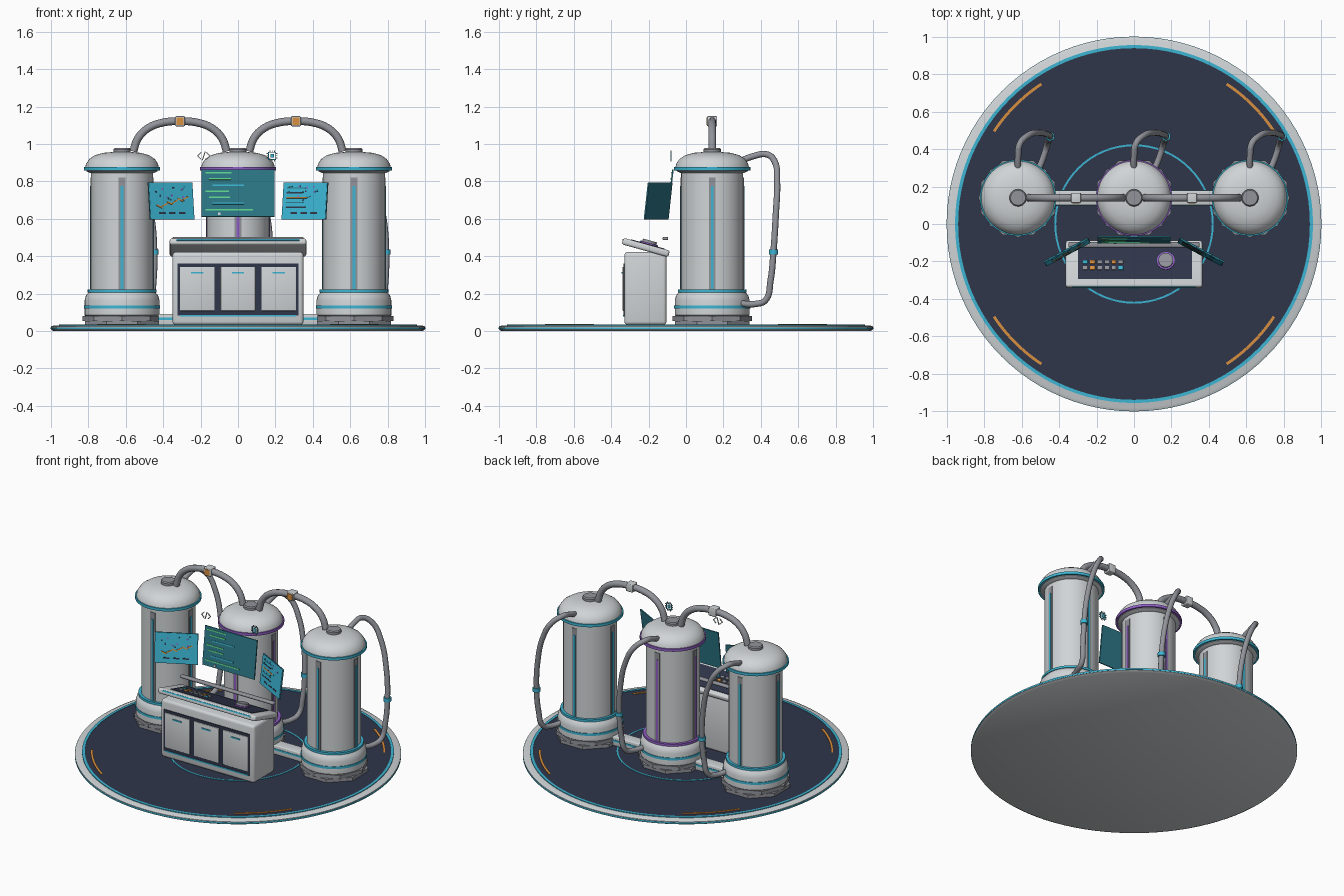
import bpy, bmesh, random
from math import radians, cos, sin, pi
from mathutils import Matrix, Vector

if "Cube" in bpy.data.objects:
    bpy.data.objects.remove(bpy.data.objects["Cube"])
random.seed(4)


def material(name, *rgb):
    linear = [((c / 255 + 0.055) / 1.055) ** 2.4 for c in rgb] + [1]
    m = bpy.data.materials.new(name)
    m.use_nodes = True
    m.diffuse_color = linear
    m.node_tree.nodes["Principled BSDF"].inputs["Base Color"].default_value = linear
    return m


LIGHT = material("light_grey", 208, 212, 214)
GREY = material("mid_grey", 146, 148, 155)
NAVY = material("navy", 47, 54, 74)
CYAN = material("cyan", 60, 182, 212)
TEAL = material("dark_teal", 44, 120, 136)
PURPLE = material("purple", 146, 96, 200)
ORANGE = material("orange", 218, 144, 62)
GREEN = material("green", 95, 215, 140)


def finish(name, bm, mat, frame=Matrix()):
    bmesh.ops.recalc_face_normals(bm, faces=bm.faces)
    mesh = bpy.data.meshes.new(name)
    bm.to_mesh(mesh)
    bm.free()
    mesh.materials.append(mat)
    mesh.shade_smooth()
    mesh.set_sharp_from_angle(angle=radians(32))
    ob = bpy.data.objects.new(name, mesh)
    ob.matrix_world = frame
    bpy.context.collection.objects.link(ob)
    return ob


def at(x, y, z):
    return Matrix.Translation((x, y, z))


def turn(degrees, axis):
    return Matrix.Rotation(radians(degrees), 4, axis)


def box(name, size, frame, mat, bevel=0):
    bm = bmesh.new()
    bmesh.ops.create_cube(bm, size=1, matrix=Matrix.Diagonal((*size, 1)))
    if bevel:
        bmesh.ops.bevel(bm, geom=bm.edges[:], offset=bevel, segments=3,
                        profile=0.5, affect='EDGES')
    return finish(name, bm, mat, frame)


def lathe(name, profile, mat, frame=Matrix(), steps=48, start=0, sweep=360, closed=False):
    # spin (radius, height) points round z
    bm = bmesh.new()
    spot = Matrix.Rotation(radians(start), 3, 'Z')
    verts = [bm.verts.new(spot @ Vector((r, 0, z))) for r, z in profile]
    edges = [bm.edges.new(p) for p in zip(verts, verts[1:])]
    if closed:
        edges.append(bm.edges.new((verts[-1], verts[0])))
    bmesh.ops.spin(bm, geom=verts + edges, cent=(0, 0, 0), axis=(0, 0, 1),
                   angle=radians(sweep), steps=steps)
    bmesh.ops.remove_doubles(bm, verts=bm.verts, dist=1e-5)
    return finish(name, bm, mat, frame)


def band(name, r0, r1, z0, z1, mat, frame=Matrix(), **kw):
    return lathe(name, [(r0, z0), (r1, z0), (r1, z1), (r0, z1)], mat, frame, closed=True, **kw)


def disc(name, r, z0, z1, mat, frame=Matrix(), **kw):
    return lathe(name, [(0, z0), (r, z0), (r, z1), (0, z1)], mat, frame, **kw)


def pipe(name, points, radius, mat):
    curve = bpy.data.curves.new(name, 'CURVE')
    curve.dimensions = '3D'
    curve.bevel_depth, curve.bevel_resolution = radius, 4
    curve.resolution_u, curve.use_fill_caps = 8, True
    spline = curve.splines.new('BEZIER')
    spline.bezier_points.add(len(points) - 1)
    for bp, co in zip(spline.bezier_points, points):
        bp.co = co
        bp.handle_left_type = bp.handle_right_type = 'AUTO'
    curve.materials.append(mat)
    ob = bpy.data.objects.new(name, curve)
    bpy.context.collection.objects.link(ob)


# platform with painted rings and corner arcs
lathe("platform", [(0, 0), (0.985, 0), (1, 0.008), (1, 0.024), (0.985, 0.031), (0, 0.031)],
      LIGHT, steps=96)
band("platform_edge_light", 0.99, 1.002, 0.011, 0.02, CYAN, steps=96)
disc("platform_floor", 0.942, 0.02, 0.033, NAVY, steps=96)
band("platform_light_ring", 0.94, 0.957, 0.02, 0.036, CYAN, steps=96)
band("inner_floor_ring", 0.416, 0.426, 0.03, 0.036, CYAN, steps=64)
for k in range(4):
    band("floor_arc", 0.89, 0.905, 0.03, 0.037, ORANGE, steps=12, start=33.5 + 90 * k, sweep=23)

# three tanks
TANK_Y = 0.14
for side, accent in ((-1, CYAN), (0, PURPLE), (1, CYAN)):
    x = side * 0.62
    f = at(x, TANK_Y, 0)
    disc("tank_foot", 0.215, 0.03, 0.055, GREY, f, steps=8, start=22.5)
    disc("tank_foot_step", 0.212, 0.055, 0.08, GREY, f, steps=8)
    lathe("tank_base", [(0, 0.075), (0.19, 0.075), (0.2, 0.085), (0.2, 0.165), (0.193, 0.19),
                        (0.178, 0.208), (0, 0.212)], LIGHT, f)
    band("tank_base_band", 0.19, 0.204, 0.122, 0.138, CYAN, f)
    band("tank_lower_ring", 0.16, 0.184, 0.207, 0.222, accent, f)
    disc("tank_body", 0.166, 0.2, 0.86, LIGHT, f)
    lathe("tank_dome", [(0, 0.845), (0.17, 0.845), (0.19, 0.855), (0.197, 0.875), (0.192, 0.895),
                        (0.175, 0.92), (0.145, 0.94), (0.1, 0.953), (0.05, 0.957), (0, 0.957)],
          LIGHT, f)
    band("tank_upper_ring", 0.185, 0.204, 0.858, 0.876, accent, f)
    lathe("tank_cap", [(0, 0.94), (0.046, 0.94), (0.046, 0.972), (0.04, 0.979), (0, 0.979)],
          GREY, f, steps=24)
    # vertical light strips on four sides
    for k in range(4):
        g = f @ turn(90 * k, 'Z')
        box("tank_strip_trim", (0.036, 0.008, 0.6), g @ at(0, -0.165, 0.52), GREY)
        box("tank_strip_light", (0.014, 0.008, 0.55), g @ at(0, -0.168, 0.5), accent)
    # looping hose at the back
    path = [(0, 0.27, 0.9), (0, 0.36, 0.935), (0.01, 0.43, 0.945), (0.055, 0.475, 0.905),
            (0.11, 0.487, 0.8), (0.155, 0.48, 0.62), (0.172, 0.468, 0.43), (0.168, 0.452, 0.27),
            (0.155, 0.425, 0.165), (0.14, 0.37, 0.145), (0.1, 0.27, 0.15)]
    pipe("back_hose", [(x + a, b, c) for a, b, c in path], 0.017, GREY)
    disc("hose_collar", 0.024, 0.41, 0.435, CYAN, at(x + 0.172, 0.468, 0), steps=16)

# overhead pipes and low ducts between tanks
for s in (-1, 1):
    arch = [(0.06, 0.96), (0.085, 1.03), (0.14, 1.085), (0.22, 1.115), (0.31, 1.122),
            (0.4, 1.115), (0.48, 1.085), (0.535, 1.03), (0.56, 0.96)]
    pipe("overhead_pipe", [(s * a, TANK_Y, c) for a, c in arch], 0.021, GREY)
    box("pipe_clamp", (0.052, 0.054, 0.054), at(s * 0.31, TANK_Y, 1.122), LIGHT, 0.005)
    box("clamp_light", (0.038, 0.006, 0.038), at(s * 0.31, TANK_Y - 0.028, 1.122), ORANGE)
    box("low_duct", (0.4, 0.08, 0.062), at(s * 0.31, TANK_Y, 0.061), LIGHT, 0.006)
    for d in (-1, 1):
        box("duct_light", (0.38, 0.006, 0.012), at(s * 0.31, TANK_Y + d * 0.04, 0.066), CYAN)

# console cabinet
box("console_body", (0.7, 0.225, 0.39), at(0, -0.217, 0.228), LIGHT, 0.018)
box("console_front_panel", (0.645, 0.008, 0.28), at(0, -0.33, 0.222), NAVY)
box("console_floor_light", (0.62, 0.008, 0.009), at(0, -0.332, 0.082), CYAN)
for k in (-1, 0, 1):
    box("cabinet_door", (0.186, 0.012, 0.235), at(k * 0.218, -0.333, 0.226), LIGHT, 0.003)
    box("door_handle", (0.066, 0.008, 0.009), at(k * 0.218, -0.34, 0.312), CYAN)

# tilted control desk
desk = at(0, -0.215, 0.447) @ turn(-15.5, 'X')
box("desk_top", (0.73, 0.258, 0.036), desk, LIGHT, 0.012)
box("desk_inset", (0.61, 0.185, 0.006), desk @ at(0.005, 0.005, 0.018), NAVY)
box("desk_edge_light", (0.66, 0.006, 0.009), desk @ at(0, -0.128, 0.006), CYAN)
for row, colours in enumerate(((CYAN, ORANGE, GREY, GREY, ORANGE, GREY),
                               (GREY, ORANGE, GREY, GREY, GREY, CYAN))):
    for k, mat in enumerate(colours):
        box("desk_button", (0.026, 0.02, 0.012),
            desk @ at(-0.26 + 0.038 * k, 0.006 - 0.034 * row, 0.023), mat, 0.002)
disc("dial_ring", 0.048, 0.018, 0.028, PURPLE, desk @ at(0.17, 0.012, 0), steps=32)
disc("dial_knob", 0.039, 0.018, 0.042, GREY, desk @ at(0.17, 0.012, 0), steps=32)
box("projector_bar", (0.7, 0.03, 0.018), at(0, -0.11, 0.495), GREY, 0.007)


def mark(name, frame, x, z, w, h, mat):
    box(name, (w, 0.003, h), frame @ at(x, -0.006, z), mat)


# centre screen with rows of readout bars
centre = at(0, -0.085, 0.738) @ turn(-7, 'X')
box("centre_screen", (0.39, 0.008, 0.255), centre, TEAL)
for k in range(7):
    w = random.uniform(0.1, 0.27)
    indent = 0.02 * (k % 3)
    mark("readout_bar", centre, -0.175 + indent + w / 2, 0.108 - 0.033 * k, w, 0.008,
         CYAN if k % 3 == 2 else GREEN)
mark("cursor", centre, -0.1, -0.113, 0.014, 0.014, LIGHT)

# side screens turned inward
screens = {}
for s in (-1, 1):
    f = screens[s] = at(s * 0.358, -0.148, 0.695) @ turn(-28 * s, 'Z') @ turn(-7, 'X')
    box("side_screen_back", (0.268, 0.006, 0.2), f, TEAL)
    box("side_screen_face", (0.264, 0.004, 0.196), f @ at(0, -0.004, 0), CYAN)
    for k in range(14):
        mark("data_dot", f, random.uniform(-0.11, 0.11), random.uniform(0.0, 0.08),
             0.009, 0.009, random.choice((PURPLE, TEAL, NAVY)))
    for k in range(3):
        mark("data_block", f, -0.06 + 0.06 * k, -0.065, 0.04, 0.009, NAVY)
for k in range(6):
    g = screens[-1] @ at(-0.075 + 0.032 * k, -0.002, -0.03 + 0.009 * k) @ turn((-1) ** k * 25, 'Y')
    mark("graph_line", g, 0, 0, 0.036, 0.007, ORANGE)
for k in range(5):
    w = random.uniform(0.06, 0.13)
    mark("list_bar", screens[1], -0.11 + w / 2, 0.07 - 0.026 * k, w, 0.007,
         (TEAL, NAVY, ORANGE)[k % 3])

# floating bracket icon
icon = at(-0.183, -0.08, 0.937)
for s in (-1, 1):
    for d in (-1, 1):
        box("bracket_bar", (0.028, 0.005, 0.005),
            icon @ at(s * 0.024, 0, d * 0.009) @ turn(s * d * 45, 'Y'), LIGHT)
box("bracket_slash", (0.005, 0.005, 0.05), icon @ turn(18, 'Y'), LIGHT)

# floating chip icon
chip = at(0.183, -0.08, 0.937)
box("chip_core", (0.02, 0.005, 0.02), chip, CYAN)
for k in range(4):
    g = chip @ turn(90 * k, 'Y')
    box("chip_frame", (0.042, 0.005, 0.005), g @ at(0, 0, 0.019), CYAN)
    for p in (-1, 0, 1):
        box("chip_pin", (0.004, 0.005, 0.009), g @ at(p * 0.012, 0, 0.025), LIGHT)
